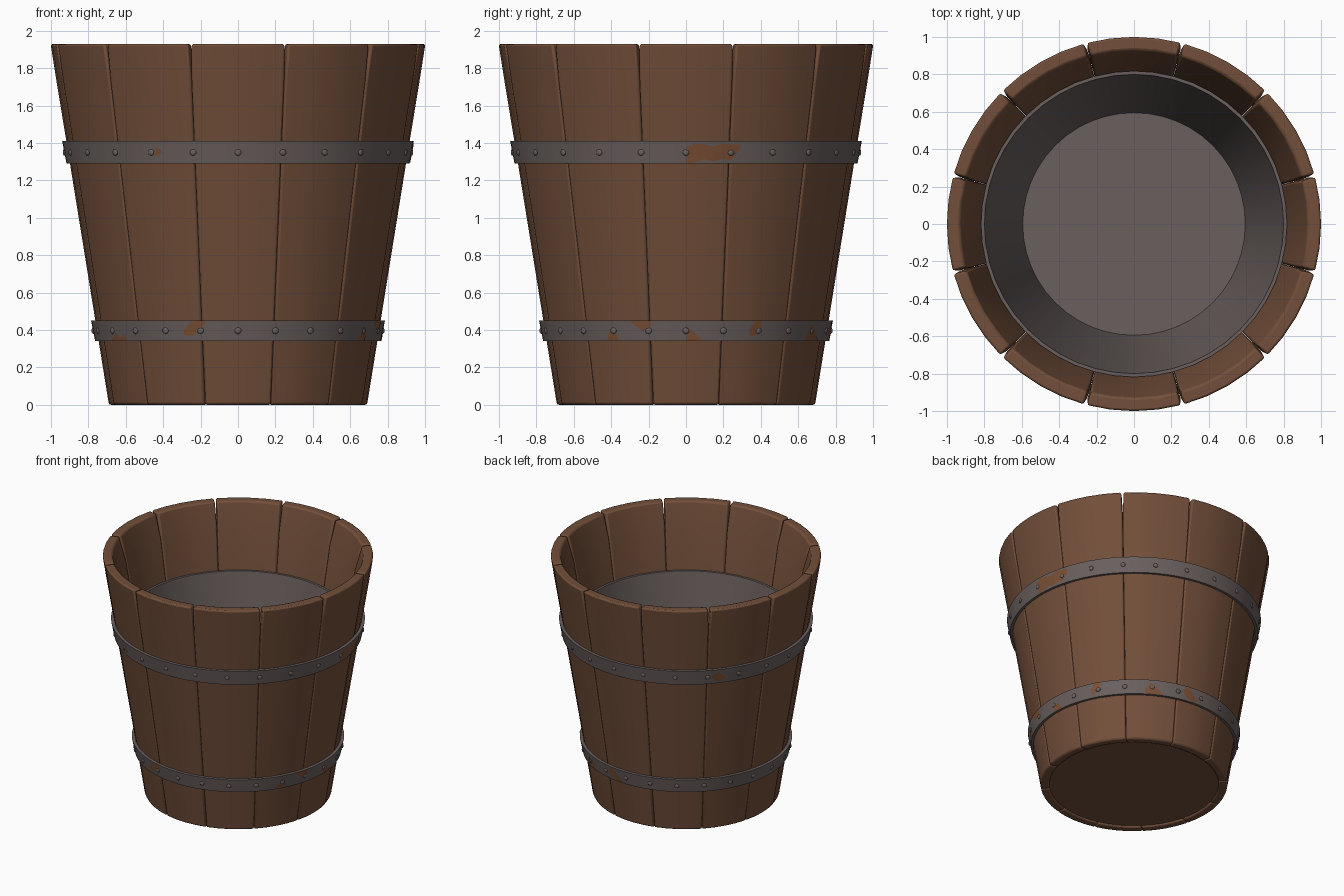
import bpy, bmesh
from math import sin, cos, pi, radians
from mathutils import Matrix

cube = bpy.data.objects.get("Cube")
if cube:
    bpy.data.objects.remove(cube, do_unlink=True)


def material(name, rgb, rough=0.8):
    m = bpy.data.materials.new(name)
    m.use_nodes = True
    m.diffuse_color = (*rgb, 1)
    bsdf = next(n for n in m.node_tree.nodes if n.type == 'BSDF_PRINCIPLED')
    bsdf.inputs["Base Color"].default_value = (*rgb, 1)
    bsdf.inputs["Roughness"].default_value = rough
    return m


wood = material("brown wood", (0.17, 0.078, 0.042))
iron = material("warm grey iron", (0.143, 0.117, 0.113))
rust = material("rust", (0.2, 0.08, 0.036))


def make_object(name, bm, mat, angle=35):
    bmesh.ops.recalc_face_normals(bm, faces=bm.faces)
    mesh = bpy.data.meshes.new(name)
    bm.to_mesh(mesh)
    bm.free()
    mesh.materials.append(mat)
    ob = bpy.data.objects.new(name, mesh)
    bpy.context.collection.objects.link(ob)
    bpy.ops.object.select_all(action='DESELECT')
    ob.select_set(True)
    bpy.context.view_layer.objects.active = ob
    bpy.ops.object.shade_smooth_by_angle(angle=radians(angle))
    return ob


def polar(r, a, z):
    return (r * cos(a), r * sin(a), z)


def lathe(name, profile, mat, steps, closed=True):
    """Spin a (radius, height) profile around z; radius 0 makes a pole."""
    bm = bmesh.new()
    rings = [[bm.verts.new(polar(r, 2 * pi * i / steps, z)) for i in range(steps)]
             for r, z in profile]
    pairs = list(zip(rings, rings[1:]))
    if closed:
        pairs.append((rings[-1], rings[0]))
    for a, b in pairs:
        for i in range(steps):
            j = (i + 1) % steps
            bm.faces.new((a[i], a[j], b[j], b[i]))
    bmesh.ops.remove_doubles(bm, verts=bm.verts, dist=1e-5)
    return make_object(name, bm, mat)


# Staves: height, outer radius, inner radius, half gap to the neighbour
STAVES = 12
SEGMENTS = 4
rows = [(0, 0.69, 0.625, 0.0005), (0.7, 0.803, 0.72, 0.0005),
        (1.35, 0.908, 0.812, 0.0005), (1.74, 0.972, 0.88, 0.001),
        (1.93, 1.002, 0.93, 0.009)]


def stave_mesh():
    bm = bmesh.new()
    loops = []
    for z, outer, inner, gap in rows:
        loop = []
        for r, direction in ((outer, 1), (inner, -1)):
            half = pi / STAVES - gap / r
            for i in range(SEGMENTS + 1):
                a = direction * half * (2 * i / SEGMENTS - 1)
                loop.append(bm.verts.new(polar(r, a, z)))
        loops.append(loop)
    n = len(loops[0])
    for a, b in zip(loops, loops[1:]):
        for i in range(n):
            j = (i + 1) % n
            bm.faces.new((a[i], a[j], b[j], b[i]))
    for loop in (loops[0], loops[-1]):
        for i in range(SEGMENTS):
            bm.faces.new((loop[i], loop[i + 1], loop[n - 2 - i], loop[n - 1 - i]))
    return bm


first = make_object("stave_1", stave_mesh(), wood)
for k in range(STAVES):
    ob = first
    if k:
        ob = bpy.data.objects.new(f"stave_{k + 1}", first.data)
        bpy.context.collection.objects.link(ob)
    ob.rotation_euler.z = 2 * pi * k / STAVES
    bevel = ob.modifiers.new("rounded_edges", 'BEVEL')
    bevel.width = 0.012
    bevel.segments = 2
    bevel.limit_method = 'ANGLE'
    bevel.angle_limit = radians(40)

# Inner lining with its floor, and the underside board
lathe("lining", [(0, 0.1), (0.595, 0.1), (0.8, 1.42), (0.818, 1.42),
                 (0.615, 0.08), (0, 0.08)], iron, 48, closed=False)
lathe("bottom_board", [(0, 0.015), (0.632, 0.015), (0.632, 0.06), (0, 0.06)],
      wood, 48, closed=False)

# Hoops: bottom height, top height, bottom radius, top radius
hoops = {"upper": (1.29, 1.41, 0.917, 0.94), "lower": (0.342, 0.452, 0.764, 0.786)}
RIVETS = 24
for name, (z0, z1, r0, r1) in hoops.items():
    lathe(name + "_hoop", [(r0, z0), (r1, z1), (r1 - 0.025, z1), (r0 - 0.025, z0)],
          iron, 72)
    bm = bmesh.new()
    for k in range(RIVETS):
        place = (Matrix.Rotation(2 * pi * k / RIVETS, 4, 'Z')
                 @ Matrix.Translation(((r0 + r1) / 2, 0, (z0 + z1) / 2))
                 @ Matrix.Diagonal((0.45, 1, 1, 1)))
        bmesh.ops.create_icosphere(bm, subdivisions=2, radius=0.018, matrix=place)
    make_object(name + "_rivets", bm, iron, 60)

# Rust patches: hoop, start and end angle, then low and high edge per column
patches = [
    ("upper", 0, 18, [(0, .75), (.05, .9), (.2, .85), (.1, .75), (.2, .9), (.15, .85), (.6, .85)]),
    ("upper", 137, 143, [(.4, .55), (.15, .85), (.3, .45)]),
    ("upper", 241, 244, [(.4, .5), (.3, .7), (.5, .6)]),
    ("lower", -33, -28, [(.05, .2), (.05, .7), (0, .2)]),
    ("lower", -22, -14, [(.9, 1), (.65, 1), (.45, 1), (.7, 1)]),
    ("lower", 0, 6, [(0, .65), (0, .45), (0, .1)]),
    ("lower", 26, 31, [(.25, .6), (.25, 1), (.5, 1)]),
    ("lower", 56, 66, [(0, .3), (0, .8), (.05, .5), (0, .1)]),
    ("lower", 78, 87, [(.45, .7), (.15, 1), (.05, .6), (0, .25)]),
    ("lower", 209, 219, [(0, .1), (0, .4), (0, .2), (0, .3)]),
    ("lower", 248, 257, [(.3, .5), (.25, .9), (.4, 1), (.85, 1)]),
]
bm = bmesh.new()
for hoop, start, end, columns in patches:
    z0, z1, r0, r1 = hoops[hoop]
    strip = []
    for i, edges in enumerate(columns):
        a = radians(start + (end - start) * i / (len(columns) - 1))
        strip.append([bm.verts.new(polar(r0 + (r1 - r0) * v + 0.003, a, z0 + (z1 - z0) * v))
                      for v in edges])
    for a, b in zip(strip, strip[1:]):
        bm.faces.new((a[0], b[0], b[1], a[1]))
make_object("rust_patches", bm, rust)
